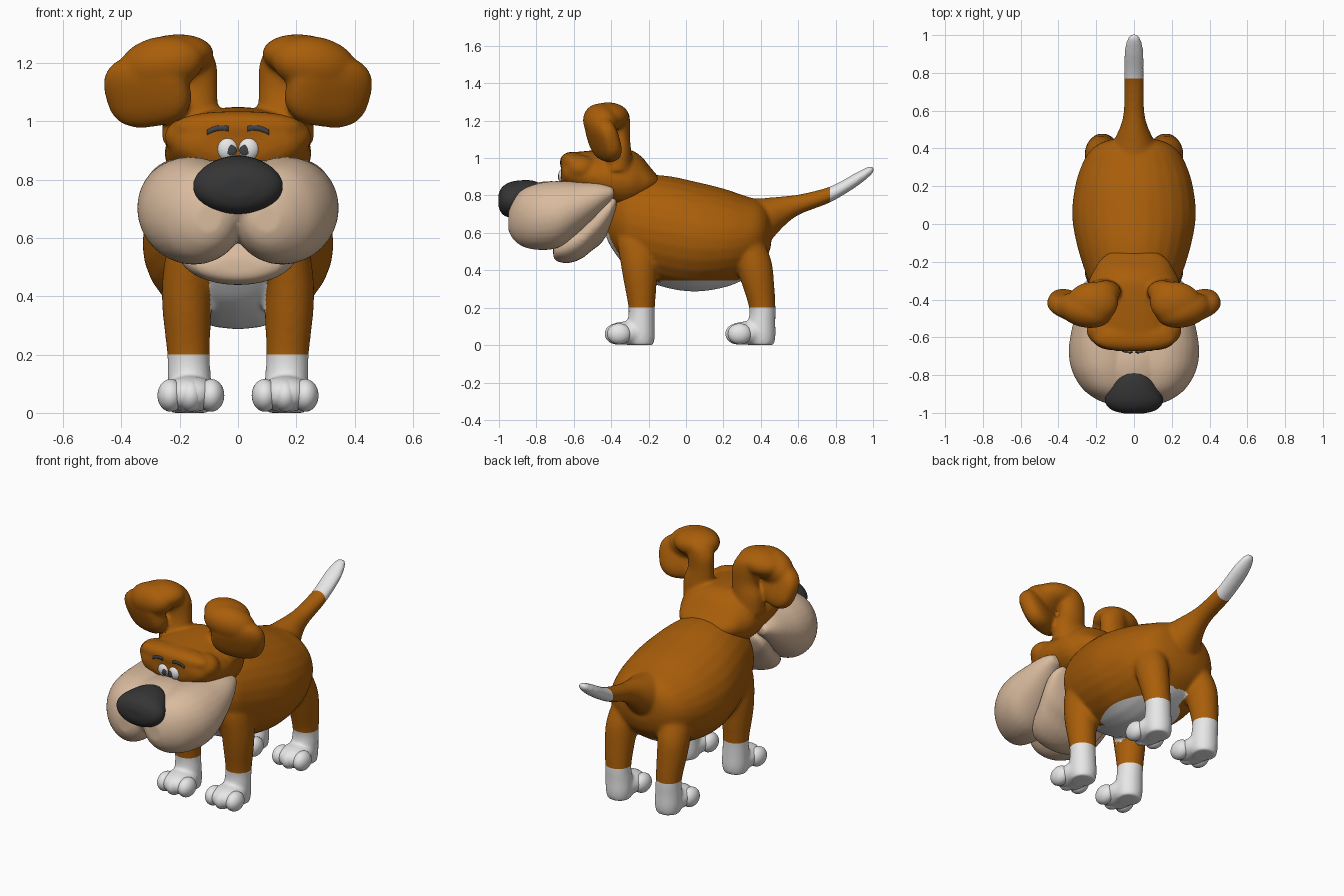
import bpy, bmesh, math
from mathutils import Vector, Euler
from mathutils.bvhtree import BVHTree

if "Cube" in bpy.data.objects:
    bpy.data.objects.remove(bpy.data.objects["Cube"])


def material(name, rgb):
    m = bpy.data.materials.new(name)
    m.diffuse_color = (*rgb, 1)
    m.use_nodes = True
    m.node_tree.nodes["Principled BSDF"].inputs["Base Color"].default_value = m.diffuse_color
    return m


BROWN = material("brown fur", (0.40, 0.113, 0.003))
WHITE = material("white fur", (0.80, 0.80, 0.80))
TAN = material("tan muzzle", (0.70, 0.50, 0.345))
BLACK = material("nose black", (0.036, 0.036, 0.036))
GREY = material("dark grey", (0.055, 0.055, 0.062))


def loft(bm, axis, rows, s=1, seg=28, steps=5):
    """Smooth tube through rows (x, y, z, a, b); rings lie across 'axis'."""
    pts = []
    for i in range(len(rows) - 1):
        p = [rows[max(i - 1, 0)], rows[i], rows[i + 1], rows[min(i + 2, len(rows) - 1)]]
        for k in range(steps):
            t = k / steps
            pts.append([0.5 * (2 * b + (c - a) * t + (2 * a - 5 * b + 4 * c - d) * t * t
                               + (3 * b - a - 3 * c + d) * t ** 3) for a, b, c, d in zip(*p)])
    pts.append(rows[-1])
    rings = []
    for x, y, z, a, b in pts:
        ring = []
        for k in range(seg):
            w = 2 * math.pi * k / seg
            u, v = max(a, 0.004) * math.cos(w), max(b, 0.004) * math.sin(w)
            co = (x + u, y, z + v) if axis == 'y' else (x + u, y + v, z)
            ring.append(bm.verts.new((s * co[0], co[1], co[2])))
        rings.append(ring)
    for r, q in zip(rings, rings[1:]):
        for k in range(seg):
            n = (k + 1) % seg
            bm.faces.new((r[k], r[n], q[n], q[k]))
    bm.faces.new(rings[0])
    bm.faces.new(rings[-1])


def blob(bm, loc, radii, s=1, rot=(0, 0, 0), power=1.0):
    """Ellipsoid; power below 1 makes it boxier."""
    vs = bmesh.ops.create_uvsphere(bm, u_segments=32, v_segments=20, radius=1)["verts"]
    m = Euler([math.radians(r) for r in rot]).to_matrix()
    for v in vs:
        q = Vector([math.copysign(abs(c) ** power, c) * r for c, r in zip(v.co, radii)])
        v.co = m @ q + Vector(loc)
        v.co.x *= s


def finish(name, bm, mats, voxel=None, smooth=5, cuts=(), rule=None):
    """Fuse the pieces, cut clean colour edges, colour by rule."""
    bmesh.ops.recalc_face_normals(bm, faces=bm.faces)
    me = bpy.data.meshes.new(name)
    bm.to_mesh(me)
    bm.free()
    ob = bpy.data.objects.new(name, me)
    bpy.context.collection.objects.link(ob)
    if voxel:
        r = ob.modifiers.new("fuse", 'REMESH')
        r.mode, r.voxel_size = 'VOXEL', voxel
        sm = ob.modifiers.new("soften", 'SMOOTH')
        sm.factor, sm.iterations = 0.5, smooth
        dg = bpy.context.evaluated_depsgraph_get()
        me = bpy.data.meshes.new_from_object(ob.evaluated_get(dg))
        ob.modifiers.clear()
        ob.data = me
        me.name = name
    me.materials.clear()
    for m in mats:
        me.materials.append(m)
    b = bmesh.new()
    b.from_mesh(me)
    for co, no in cuts:
        bmesh.ops.bisect_plane(b, geom=b.verts[:] + b.edges[:] + b.faces[:],
                               plane_co=co, plane_no=no, dist=1e-5)
    b.normal_update()
    for f in b.faces:
        f.smooth = True
        f.material_index = rule(f.calc_center_median(), f.normal) if rule else 0
    b.to_mesh(me)
    b.free()
    return ob


# Body, tail, legs and feet fused together; toes stay separate for crisp creases
bm = bmesh.new()
toes = bmesh.new()
loft(bm, 'y', [(0, -.43, .66, .07, .07), (0, -.405, .67, .14, .14), (0, -.34, .66, .22, .22),
               (0, -.25, .635, .26, .275), (0, -.1, .605, .305, .30), (0, .05, .58, .328, .294),
               (0, .2, .572, .312, .265), (0, .31, .575, .278, .225), (0, .385, .59, .235, .185),
               (0, .43, .60, .175, .14), (0, .455, .61, .09, .08)])
loft(bm, 'y', [(0, .30, .62, .15, .16), (0, .40, .64, .125, .145), (0, .46, .678, .098, .112),
               (0, .53, .719, .068, .078), (0, .61, .753, .054, .054), (0, .77, .805, .052, .043),
               (0, .90, .878, .052, .039), (0, .97, .922, .04, .03), (0, 1.006, .943, .02, .017)])
for s in (1, -1):
    for y0, lean in ((0, -.02), (.645, -.10)):
        y = -.24 + y0
        loft(bm, 'z', [(.165, y, .000, .068, .066), (.165, y, .05, .076, .074),
                       (.167, y, .12, .075, .073), (.17, y + .003, .2, .073, .071),
                       (.175, y + lean / 4, .35, .084, .09), (.172, y + lean / 2, .45, .088, .102),
                       (.155, y + lean, .56, .088, .11), (.12, y + lean * 1.3, .66, .08, .10)], s)
        blob(bm, (.163, y - .08, .064), (.09, .11, .062), s, power=.9)
        for tx, ty in ((.092, -.118), (.162, -.130), (.231, -.118)):
            blob(toes, (tx, y + ty, .06), (.045, .064, .056), s)
finish("toes", toes, [WHITE])


def body_rule(c, n):
    if c.z < .2 or c.y > .77:
        return 1
    if c.z < .345 and -.14 < c.y < .27:
        return 1
    if abs(c.x) < .095 and c.y <= -.14 and c.z < .66 and (n.y < -.2 or n.z < -.2):
        return 1
    if abs(c.x) < .09 and .27 <= c.y < .36 and c.z < .40 and n.z < -.4:
        return 1
    return 0


finish("body", bm, [BROWN, WHITE], .0095, 14,
       [((0, 0, .2), (0, 0, 1)), ((0, 0, .345), (0, 0, 1)), ((0, .77, 0), (0, 1, 0))], body_rule)

# Head with soft brow and folded ears
bm = bmesh.new()
loft(bm, 'y', [(0, -.668, .93, .13, .05), (0, -.650, .925, .19, .085), (0, -.60, .918, .228, .112),
               (0, -.48, .898, .25, .145), (0, -.38, .885, .25, .164), (0, -.30, .88, .24, .165),
               (0, -.24, .875, .21, .135), (0, -.19, .87, .18, .08), (0, -.15, .868, .13, .035)])
blob(bm, (0, -.60, .978), (.222, .074, .056), power=.85)
for s in (1, -1):
    blob(bm, (.16, -.56, .945), (.092, .085, .07), s)
    loft(bm, 'z', [(.16, -.37, .93, .10, .085), (.162, -.36, 1.03, .094, .068),
                   (.148, -.355, 1.11, .078, .056), (.152, -.36, 1.19, .080, .062),
                   (.172, -.385, 1.25, .072, .075), (.20, -.41, 1.28, .05, .055)], s)
    blob(bm, (.222, -.42, 1.222), (.14, .115, .075), s, (0, 6, -8))
    blob(bm, (.262, -.455, 1.195), (.15, .092, .095), s, (8, 10, 14))
    blob(bm, (.31, -.442, 1.105), (.152, .063, .128), s, (20, 7, 22), .74)
head = finish("head", bm, [BROWN], .0095, 11)

# Upper muzzle with two lobes
bm = bmesh.new()
for s in (1, -1):
    loft(bm, 'y', [(.235, -.385, .815, .03, .025), (.225, -.42, .805, .06, .05),
                   (.205, -.48, .78, .105, .09), (.175, -.58, .735, .16, .14),
                   (.16, -.68, .70, .186, .178), (.15, -.78, .688, .178, .18),
                   (.13, -.87, .68, .145, .155), (.11, -.925, .672, .095, .105),
                   (.10, -.95, .665, .045, .05)], s)
blob(bm, (0, -.72, .735), (.21, .232, .142))
finish("muzzle", bm, [TAN], .0095, 12)

# Lower jaw
bm = bmesh.new()
loft(bm, 'y', [(0, -.372, .765, .20, .05), (0, -.40, .73, .238, .095), (0, -.45, .685, .248, .137),
               (0, -.50, .635, .24, .127), (0, -.56, .578, .222, .117), (0, -.63, .537, .197, .099),
               (0, -.69, .508, .15, .06), (0, -.71, .50, .09, .03)])
finish("lower_jaw", bm, [TAN], .0095, 10)

# Nose
bm = bmesh.new()
loft(bm, 'y', [(0, -.755, .825, .04, .03), (0, -.82, .812, .10, .068), (0, -.89, .786, .142, .095),
               (0, -.945, .776, .154, .094), (0, -.985, .773, .118, .07),
               (0, -1.003, .773, .055, .032)])
finish("nose", bm, [BLACK], .008, 6)

# Eyes, pupils and eyebrows
hb = bmesh.new()
hb.from_mesh(head.data)
tree = BVHTree.FromBMesh(hb)
for s, side in ((1, "left"), (-1, "right")):
    bm = bmesh.new()
    blob(bm, (.036, -.655, .905), (.038, .028, .041), s)
    finish(side + "_eye", bm, [WHITE])
    bm = bmesh.new()
    blob(bm, (.022, -.6795, .900), (.017, .005, .018), s)
    finish(side + "_pupil", bm, [GREY])

    bm = bmesh.new()
    cols = []
    for i in range(9):
        x = .033 + .074 * i / 8
        zc = .977 - .6 * (x - .055) ** 2 * 10
        col = []
        for dz in (-.009, 0, .009):
            hit = tree.ray_cast(Vector((s * x, -1.5, zc + dz)), Vector((0, 1, 0)))[0]
            y = hit.y if hit else -.66
            col.append((s * x, y, zc + dz))
        cols.append(col)
    front = [[bm.verts.new((x, y - .003, z)) for x, y, z in c] for c in cols]
    back = [[bm.verts.new((x, y + .004, z)) for x, y, z in c] for c in cols]
    for a, b, c, d in zip(front, front[1:], back, back[1:]):
        for j in (0, 1):
            bm.faces.new((a[j], b[j], b[j + 1], a[j + 1]))
            bm.faces.new((c[j], c[j + 1], d[j + 1], d[j]))
        for j in (0, 2):
            bm.faces.new((a[j], b[j], d[j], c[j]))
    for e in (0, -1):
        bm.faces.new(front[e] + back[e][::-1])
    finish(side + "_eyebrow", bm, [GREY])
hb.free()
